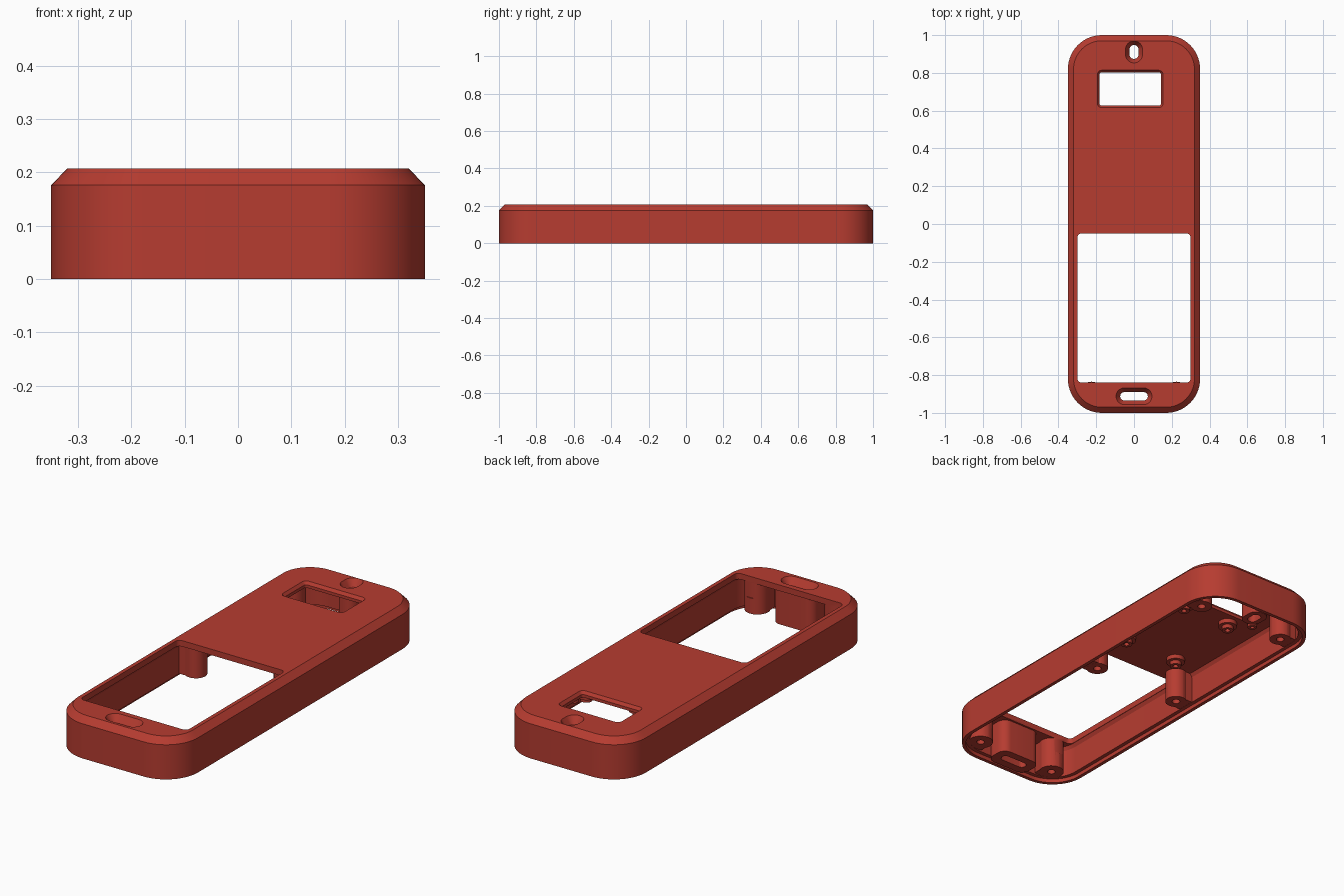
import bpy, bmesh, math

if "Cube" in bpy.data.objects:
    bpy.data.objects.remove(bpy.data.objects["Cube"])

red = bpy.data.materials.new("brick_red")
red.diffuse_color = (0.47, 0.045, 0.03, 1)
red.use_nodes = True
red.node_tree.nodes["Principled BSDF"].inputs["Base Color"].default_value = red.diffuse_color


def outline(cx, cy, hx, hy, r, seg):
    """Rounded rectangle, counter-clockwise."""
    r = min(r, hx - 0.0005, hy - 0.0005)
    pts = []
    for k, (sx, sy) in enumerate([(1, 1), (-1, 1), (-1, -1), (1, -1)]):
        for i in range(seg + 1):
            a = math.pi / 2 * (k + i / seg)
            pts.append((cx + sx * (hx - r) + r * math.cos(a),
                        cy + sy * (hy - r) + r * math.sin(a)))
    return pts


def loft(name, cx, cy, levels, seg=8):
    """Solid through rounded rectangles; each level is (z, half_x, half_y, radius)."""
    bm = bmesh.new()
    rings = [[bm.verts.new((x, y, z)) for x, y in outline(cx, cy, hx, hy, r, seg)]
             for z, hx, hy, r in levels]
    n = len(rings[0])
    for a, b in zip(rings, rings[1:]):
        for i in range(n):
            j = (i + 1) % n
            bm.faces.new((a[i], a[j], b[j], b[i]))
    bm.faces.new(rings[0][::-1])
    bm.faces.new(rings[-1])
    me = bpy.data.meshes.new(name)
    bm.to_mesh(me)
    bm.free()
    me.materials.append(red)
    ob = bpy.data.objects.new(name, me)
    bpy.context.collection.objects.link(ob)
    return ob


def post(name, x, y, r, z0, z1):
    return loft(name, x, y, [(z0, r, r, r), (z1, r, r, r)], 6)


def combine(tool, op):
    """Boolean a tool into the case and discard it."""
    mod = case.modifiers.new(tool.name, 'BOOLEAN')
    mod.operation, mod.solver, mod.object = op, 'EXACT', tool
    bpy.context.view_layer.objects.active = case
    bpy.ops.object.modifier_apply(modifier=mod.name)
    bpy.data.objects.remove(tool)


def add(tool):
    combine(tool, 'UNION')


def cut(tool):
    combine(tool, 'DIFFERENCE')


# Outer case with chamfered top edge
case = loft("case_shell", 0, 0, [(0, 0.35, 1.0, 0.18), (0.176, 0.35, 1.0, 0.18),
                                 (0.207, 0.32, 0.97, 0.15)], 14)
# Hollow from below, and stepped recess for the lid
cut(loft("cavity", 0, 0, [(-0.05, 0.313, 0.963, 0.143), (0.16, 0.313, 0.963, 0.143),
                          (0.177, 0.302, 0.952, 0.132)], 14))
cut(loft("lid_recess", 0, 0, [(-0.05, 0.332, 0.982, 0.162), (0.02, 0.332, 0.982, 0.162)], 14))

# Screw bosses along the walls
for s in (1, -1):
    for y in (0.81, 0.02):
        add(loft("boss_web", s * 0.29, y, [(0.021, 0.036, 0.045, 0.004), (0.185, 0.036, 0.045, 0.004)], 2))
        add(post("side_boss", s * 0.25, y, 0.052, 0.0205, 0.186))
    add(post("end_boss", s * 0.225, -0.895, 0.06, 0.0205, 0.186))
    add(loft("end_web", s * 0.215, -0.92, [(0.022, 0.045, 0.038, 0.01), (0.184, 0.045, 0.038, 0.01)], 2))

# Walls of the two slot tunnels
add(loft("front_tunnel", 0, -0.913, [(0.002, 0.115, 0.063, 0.045), (0.187, 0.115, 0.063, 0.045)]))
add(loft("back_tunnel", 0, 0.913, [(0.002, 0.05, 0.063, 0.045), (0.187, 0.05, 0.063, 0.045)]))

# Circuit board standoffs with stepped tips, and small display pegs
STANDOFFS = [(-0.155, 0.13), (0.165, 0.14), (-0.125, 0.56), (0.16, 0.57)]
PEGS = [(-0.215, 0.64), (0.18, 0.64)]
for x, y in STANDOFFS:
    add(post("standoff_base", x, y, 0.045, 0.155, 0.188))
    add(post("standoff_tip", x, y, 0.028, 0.135, 0.189))
for x, y in PEGS:
    add(post("display_peg", x, y, 0.022, 0.15, 0.188))

# Screw holes
for s in (1, -1):
    for x, y in ((0.25, 0.81), (0.25, 0.02), (0.225, -0.895)):
        cut(post("screw_hole", s * x, y, 0.019, -0.02, 0.15))
for x, y in STANDOFFS:
    cut(post("standoff_hole", x, y, 0.013, 0.1, 0.175))
for x, y in PEGS:
    cut(post("peg_hole", x, y, 0.009, 0.12, 0.172))


def opening(name, cx, cy, hx, hy, r, flare, depth):
    """Through opening with a flared top edge."""
    cut(loft(name, cx, cy, [(-0.05, hx, hy, r), (0.207 - depth, hx, hy, r),
                            (0.207, hx + flare, hy + flare, r + flare),
                            (0.25, hx + flare, hy + flare, r + flare)]))


# Keypad opening, display window and lanyard slots
cut(loft("keypad_opening", 0, -0.445, [(0.1, 0.3, 0.395, 0.022), (0.25, 0.3, 0.395, 0.022)], 5))
opening("display_window", -0.02, 0.715, 0.163, 0.088, 0.012, 0.011, 0.015)
opening("back_slot", 0, 0.911, 0.024, 0.037, 0.024, 0.021, 0.035)
opening("front_slot", 0, -0.912, 0.073, 0.022, 0.022, 0.022, 0.035)

# Smooth rounded corners, crisp edges
bpy.ops.object.select_all(action='DESELECT')
case.select_set(True)
bpy.context.view_layer.objects.active = case
bpy.ops.object.shade_smooth_by_angle(angle=math.radians(30))
